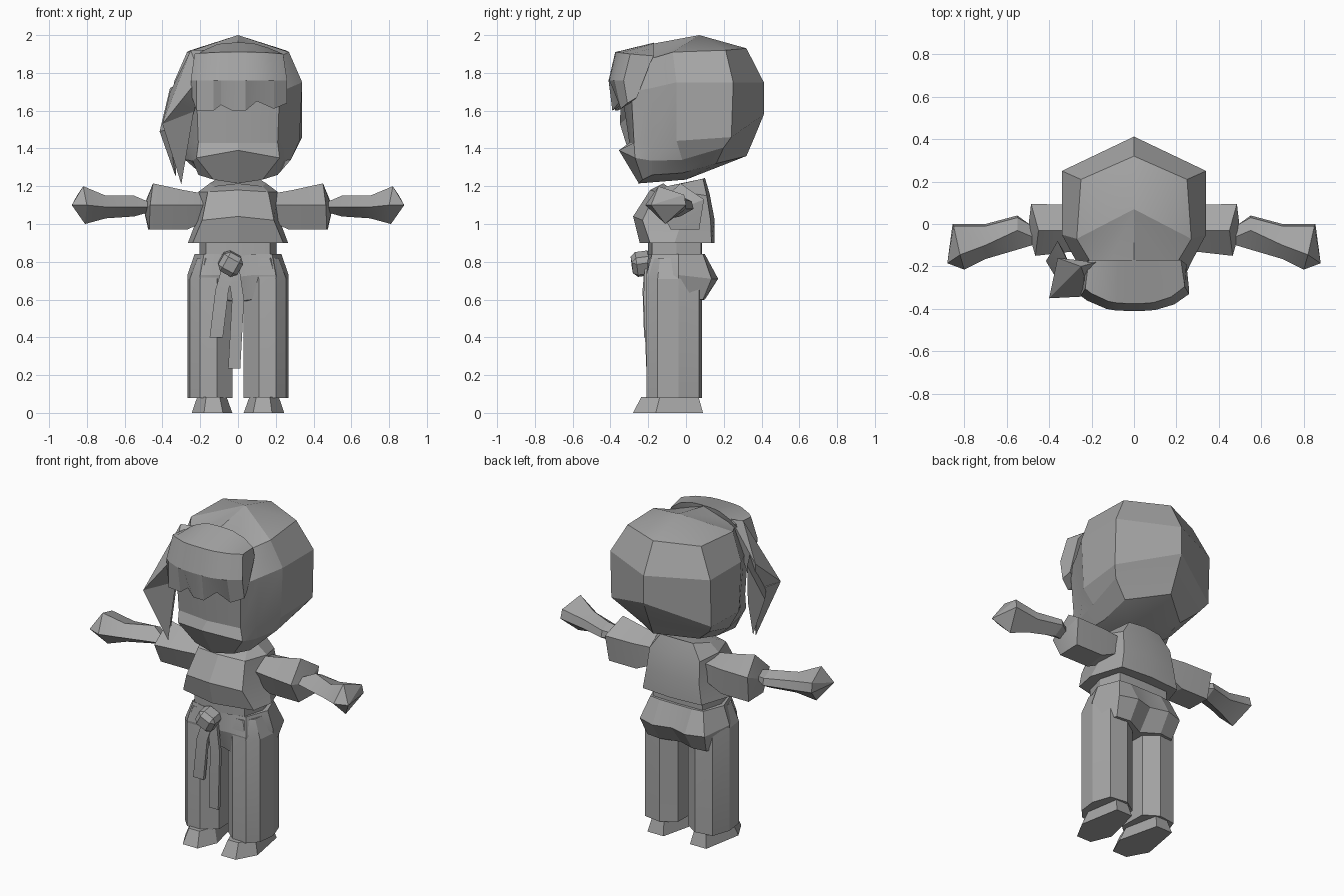
import bpy, bmesh, math

grey = bpy.data.materials.new("plain grey")
grey.diffuse_color = (0.38, 0.38, 0.38, 1)


def finish(name, bm):
    bmesh.ops.recalc_face_normals(bm, faces=bm.faces)
    me = bpy.data.meshes.new(name)
    bm.to_mesh(me)
    bm.free()
    me.materials.append(grey)
    ob = bpy.data.objects.new(name, me)
    bpy.context.collection.objects.link(ob)
    return ob


def loft(name, rings, start=None, end=None, side=1):
    """Skin rings of equal length; each end is a flat cap or a fan to a point."""
    bm = bmesh.new()

    def add(p):
        return bm.verts.new((p[0] * side, p[1], p[2]))
    rows = [[add(p) for p in r] for r in rings]
    n = len(rows[0])
    for a, b in zip(rows, rows[1:]):
        for i in range(n):
            j = (i + 1) % n
            bm.faces.new((a[i], a[j], b[j], b[i]))
    for row, tip in ((rows[0], start), (rows[-1], end)):
        if tip is None:
            bm.faces.new(row)
        else:
            t = add(tip)
            for i in range(n):
                bm.faces.new((row[i], row[(i + 1) % n], t))
    return finish(name, bm)


def pair(name, rings, start=None, end=None):
    for side, label in ((1, "left"), (-1, "right")):
        loft(label + "_" + name, rings, start, end, side)


def full(half):
    """Mirror a half ring whose first and last points lie on x = 0."""
    return half + [(-x, y, z) for x, y, z in reversed(half[1:-1])]


def hull(name, pts):
    bm = bmesh.new()
    for p in pts:
        bm.verts.new(p)
    res = bmesh.ops.convex_hull(bm, input=bm.verts[:])
    junk = {g for g in res["geom_interior"] + res["geom_unused"]
            if isinstance(g, bmesh.types.BMVert)}
    bmesh.ops.delete(bm, geom=list(junk), context='VERTS')
    return finish(name, bm)


# Head: back centre, back corner, side, cheek, face edge, face centre
loft("head", [full(r) for r in (
    [(0, .32, 1.93), (.25, .21, 1.92), (.27, -.07, 1.91), (.21, -.17, 1.88), (.12, -.19, 1.91), (0, -.2, 1.95)],
    [(0, .412, 1.75), (.34, .25, 1.75), (.34, -.05, 1.75), (.27, -.18, 1.72), (.22, -.29, 1.7), (0, -.34, 1.7)],
    [(0, .412, 1.58), (.34, .24, 1.46), (.325, -.05, 1.44), (.25, -.18, 1.42), (.21, -.275, 1.43), (0, -.3, 1.43)],
    [(0, .365, 1.465), (.3, .2, 1.405), (.28, -.02, 1.34), (.24, -.18, 1.335), (.22, -.27, 1.35), (0, -.355, 1.39)],
    [(0, .32, 1.36), (.2, .16, 1.32), (.2, -.02, 1.27), (.21, -.18, 1.26), (.13, -.23, 1.235), (0, -.25, 1.215)],
)], (0, .07, 2.0), (0, 0, 1.235))

# Fringe: a shell of columns from crown to jagged tips, closed behind
cols = [(-.25, -.30, 1.69), (-.22, -.36, 1.6), (-.13, -.375, 1.6), (-.09, -.36, 1.63), (-.03, -.39, 1.6),
        (.04, -.39, 1.6), (.1, -.35, 1.65), (.19, -.345, 1.61), (.26, -.31, 1.64)]
rings = []
for x, y, z in cols:
    t = min(1, abs(x) / .26) ** 3
    rings.append([(x * .85, -.17, 1.96 - .07 * t), (x * .92, -.375 + .08 * t, 1.91 - .01 * t),
                  (x, -.41 + .08 * t, 1.76), (x, y, z), (x * .95, y + .05, z + .03),
                  (x * .95, -.19, 1.85)])
loft("fringe", rings)

# Side lock: two pointed tufts beside the face
hull("side_lock_root", [(-.18, -.18, 1.92), (-.25, -.2, 1.92), (-.2, -.34, 1.78), (-.36, -.16, 1.7),
                        (-.4, -.35, 1.53), (-.23, -.27, 1.6), (-.33, -.2, 1.46)])
hull("side_lock_front", [(-.23, -.27, 1.62), (-.4, -.35, 1.53), (-.35, -.2, 1.52), (-.28, -.24, 1.45),
                         (-.3, -.25, 1.21)])
hull("side_lock_back", [(-.36, -.08, 1.72), (-.3, -.2, 1.75), (-.415, -.175, 1.49), (-.33, -.13, 1.47),
                        (-.37, -.25, 1.5), (-.33, -.18, 1.25)])

# Shirt, belt and hips
loft("shirt", [full(r) for r in (
    [(0, .1, 1.245), (.11, .09, 1.24), (.15, -.02, 1.215), (.13, -.1, 1.2), (0, -.12, 1.215)],
    [(0, .125, 1.16), (.17, .11, 1.15), (.21, -.02, 1.17), (.16, -.16, 1.17), (0, -.19, 1.18)],
    [(0, .15, 1.03), (.18, .13, 1.02), (.22, -.02, 1.02), (.19, -.23, 1.02), (0, -.28, 1.04)],
    [(0, .15, .9), (.2, .135, .9), (.265, -.06, .9), (.24, -.19, .9), (0, -.245, .9)],
)])
loft("belt", [full([(0, .085, z), (.17, .08, z), (.205, -.05, z), (.17, -.18, z), (0, -.2, z)])
              for z in (.92, .82)])
loft("hips", [full(r) for r in (
    [(0, .1, .84), (.11, .1, .84), (.18, .09, .84), (.23, -.04, .84), (.18, -.18, .84), (.08, -.2, .84), (0, -.2, .83)],
    [(0, .14, .71), (.11, .17, .71), (.22, .135, .71), (.268, -.04, .73), (.2, -.21, .73), (.08, -.21, .73),
     (0, -.2, .72)],
    [(0, .05, .59), (.11, .1, .6), (.2, .09, .6), (.262, -.04, .6), (.2, -.2, .6), (.07, -.18, .6), (0, -.14, .59)],
)])

# Trouser legs and feet
leg = [(.11, -.21), (.2, -.21), (.255, -.15), (.268, -.04), (.23, .07), (.12, .085), (.035, .03), (.03, -.14)]
pair("trouser_leg", [
    [(x * .84, y * .92, .82) for x, y in leg],
    [(x, y, .71) for x, y in leg],
    [(x, y, .08) for x, y in leg]])
sole = [(.08, -.28), (.18, -.28), (.245, -.16), (.2, .09), (.09, .09), (.03, -.16)]
pair("foot", [[(x, y, 0) for x, y in sole],
              [(.14 + (x - .14) * .72, -.04 + (y + .04) * .82, .085) for x, y in sole]])

# Sleeves
pair("sleeve", [
    [(.15, -.03, 1.155), (.15, .07, 1.13), (.16, .07, 1.03), (.16, -.06, 1.02), (.16, -.11, 1.1)],
    [(.29, -.03, 1.18), (.29, .09, 1.13), (.29, .07, .97), (.27, -.08, .97), (.29, -.13, 1.1)],
    [(.45, -.03, 1.215), (.485, .095, 1.13), (.475, .07, .97), (.47, -.08, .97), (.465, -.15, 1.1)],
], None, (.5, -.03, 1.08))

# Forearms ending in fists
pair("forearm", [
    [(.48, -.06, 1.12), (.48, -.01, 1.1), (.48, -.01, 1.08), (.48, -.06, 1.06), (.48, -.1, 1.09)],
    [(.55, -.03, 1.15), (.55, .03, 1.12), (.55, .04, 1.08), (.55, -.03, 1.04), (.53, -.115, 1.09)],
    [(.7, -.1, 1.15), (.7, -.01, 1.13), (.7, 0, 1.08), (.7, -.08, 1.03), (.7, -.165, 1.09)],
    [(.82, -.145, 1.2), (.85, -.01, 1.155), (.855, 0, 1.1), (.81, -.11, 1.0), (.8, -.215, 1.1)],
], None, (.88, -.185, 1.1))

# Belt knot: bevelled cube tipped on edge
bm = bmesh.new()
bmesh.ops.create_cube(bm, size=.115)
bmesh.ops.bevel(bm, geom=bm.edges[:], offset=.025, segments=1, affect='EDGES')
knot = finish("belt_knot", bm)
knot.location = (-.04, -.23, .79)
knot.rotation_euler = (.15, .5, .1)


# Hanging belt ends
def strip(name, path, w, d):
    loft(name, [[(x - w, y - d, z), (x + w, y - d, z), (x + w, y + d, z), (x - w, y + d, z)]
                for x, y, z in path])


strip("belt_end_short", [(-.05, -.21, .77), (-.085, -.22, .65), (-.115, -.212, .4)], .035, .01)
strip("belt_end_long", [(-.025, -.21, .77), (0, -.215, .6), (-.02, -.2, .235)], .032, .01)

# Soft shading with crisp edges
bpy.ops.object.select_all(action='DESELECT')
for ob in bpy.data.objects:
    ob.select_set(True)
    bpy.context.view_layer.objects.active = ob
bpy.ops.object.shade_smooth_by_angle(angle=math.radians(20))
